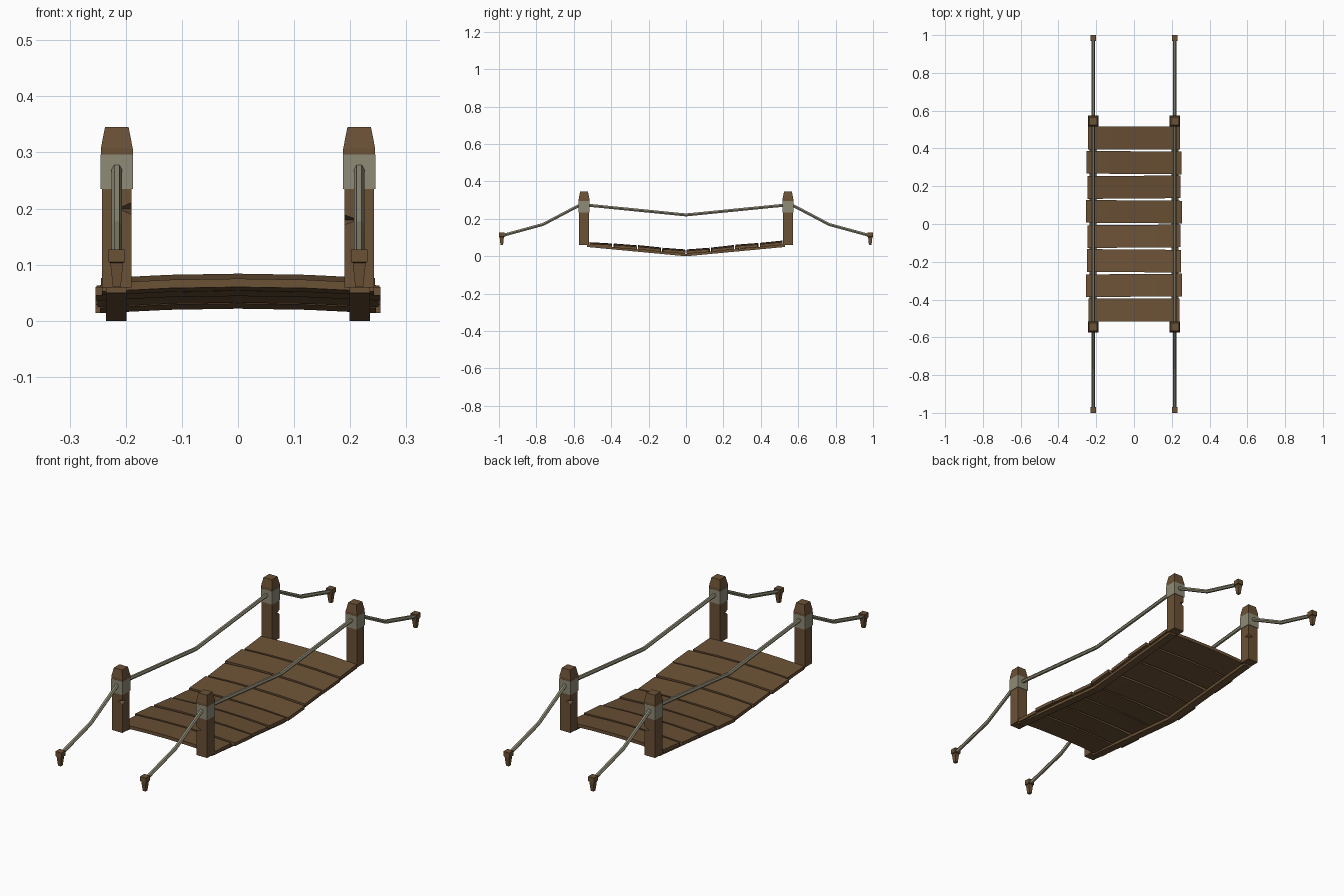
import bpy, bmesh, math
from mathutils import Vector

cube = bpy.data.objects.get("Cube")
if cube:
    bpy.data.objects.remove(cube, do_unlink=True)


def material(name, colour):
    mat = bpy.data.materials.new(name)
    mat.use_nodes = True
    mat.diffuse_color = (*colour, 1)
    bsdf = next(n for n in mat.node_tree.nodes if n.type == 'BSDF_PRINCIPLED')
    bsdf.inputs["Base Color"].default_value = (*colour, 1)
    return mat


WOOD = material("brown wood", (0.147, 0.082, 0.036))
ROPE = material("grey rope", (0.275, 0.258, 0.18))


def add_object(name, mesh, mat):
    mesh.materials.clear()
    mesh.materials.append(mat)
    obj = bpy.data.objects.new(name, mesh)
    bpy.context.scene.collection.objects.link(obj)
    return obj


def loft(name, rings, mat):
    """Skin a row of equal-sided rings and cap both ends."""
    bm = bmesh.new()
    loops = [[bm.verts.new(p) for p in ring] for ring in rings]
    n = len(loops[0])
    for a, b in zip(loops, loops[1:]):
        for i in range(n):
            bm.faces.new((a[i], a[(i + 1) % n], b[(i + 1) % n], b[i]))
    bm.faces.new(loops[0])
    bm.faces.new(loops[-1])
    bmesh.ops.recalc_face_normals(bm, faces=bm.faces)
    mesh = bpy.data.meshes.new(name)
    bm.to_mesh(mesh)
    bm.free()
    return add_object(name, mesh, mat)


def square_column(name, x, y, levels, mat):
    """Stack of squares, each level given as (height, half width)."""
    rings = [[(x + sx * h, y + sy * h, z)
              for sx, sy in ((-1, -1), (1, -1), (1, 1), (-1, 1))] for z, h in levels]
    return loft(name, rings, mat)


def rope(name, points):
    curve = bpy.data.curves.new(name, 'CURVE')
    curve.dimensions = '3D'
    curve.twist_mode = 'Z_UP'
    curve.bevel_depth = 0.009
    curve.bevel_resolution = 1
    curve.use_fill_caps = True
    spline = curve.splines.new('POLY')
    spline.points.add(len(points) - 1)
    spline.use_smooth = False
    for p, co in zip(spline.points, points):
        p.co = (*co, 1)
    temp = bpy.data.objects.new(name + "_path", curve)
    bpy.context.scene.collection.objects.link(temp)
    bpy.context.view_layer.update()
    graph = bpy.context.evaluated_depsgraph_get()
    mesh = bpy.data.meshes.new_from_object(temp.evaluated_get(graph))
    bpy.data.objects.remove(temp, do_unlink=True)
    add_object(name, mesh, ROPE)


def chip_corner(post, corner, direction, half_height):
    """Cut a wedge-shaped nick into one upright corner of a post."""
    d = Vector(direction).normalized()
    side = Vector((-d.y, d.x, 0)) * 0.06
    up = Vector((0, 0, half_height * 2))
    tip, out = corner - d * 0.017, corner + d * 0.017
    rings = [[tip + s, out + up + s, out - up + s] for s in (-side, side)]
    cutter = loft(post.name + "_nick_cutter", rings, WOOD)
    cutter.hide_render = True
    cutter.hide_viewport = False
    mod = post.modifiers.new("nick", 'BOOLEAN')
    mod.operation = 'DIFFERENCE'
    mod.solver = 'EXACT'
    mod.object = cutter
    bpy.context.view_layer.update()
    graph = bpy.context.evaluated_depsgraph_get()
    mesh = bpy.data.meshes.new_from_object(post.evaluated_get(graph))
    post.modifiers.clear()
    post.data = mesh
    bpy.data.objects.remove(cutter, do_unlink=True)


X = 0.216        # side line of posts and ropes
Y = 0.545        # post row
SLOPE = 0.094    # fall of the deck towards the middle

for sx, side in ((1, "left"), (-1, "right")):
    for sy, end in ((-1, "front"), (1, "back")):
        tag = f"{end}_{side}"
        x, y = sx * X, sy * Y

        # Post with a nicked inner corner, rope binding and tapered cap
        post = square_column("post_" + tag, x, y, ((0.059, 0.0265), (0.295, 0.0265)), WOOD)
        z = 0.2 if sx * sy > 0 else 0.18
        corner = Vector((x - sx * 0.0265, y + sy * 0.0265, z))
        chip_corner(post, corner, (-sx, sy, 0), 0.011 if z > 0.19 else 0.009)
        square_column("binding_" + tag, x, y, ((0.235, 0.0288), (0.296, 0.0288)), ROPE)
        square_column("post_cap_" + tag, x, y,
                      ((0.296, 0.0285), (0.307, 0.0285), (0.345, 0.021)), WOOD)

        # Anchor rope and ground stake
        rope("anchor_rope_" + tag, [(x, sy * Y, 0.275), (x, sy * 0.575, 0.27),
                                    (x, sy * 0.765, 0.17), (x, sy * 0.985, 0.11)])
        square_column("stake_" + tag, x, sy * 0.985,
                      ((0.06, 0.007), (0.103, 0.0115), (0.105, 0.015), (0.127, 0.015)), WOOD)

    # Sagging handrail rope
    rope("handrail_rope_" + side, [(sx * X, -Y, 0.275), (sx * X, 0, 0.221), (sx * X, Y, 0.275)])

    # Sagging beam under the deck
    rings = [[(sx * 0.217 + dx, y, abs(y) * SLOPE + dz)
              for dx, dz in ((-0.018, 0), (0.018, 0), (0.018, 0.013), (-0.018, 0.013))]
             for y in (-0.53, 0, 0.53)]
    loft("deck_beam_" + side, rings, WOOD)

# Crowned deck planks: half length, slope factor, height shift, skew
planks = ((0.242, 0.6, -0.006, 0), (0.254, 0.8, -0.002, 0.002), (0.25, 1.1, 0, -0.002),
          (0.246, 0.8, 0, 0.002), (0.254, 0.8, 0, -0.002), (0.246, 1.2, 0, 0.002),
          (0.252, 0.8, 0.001, -0.002), (0.244, 1.1, 0, 0))
for i, (half, tilt, lift, skew) in enumerate(planks):
    yc = (i - 3.5) * 0.13
    base = 0.012 + abs(yc) * SLOPE + lift
    fall = math.copysign(SLOPE * tilt, yc)
    rings = []
    for t in (-1, -0.5, 0, 0.5, 1):
        crown = 0.008 * (1 - t * t)
        rings.append([(t * half, yc + dy + skew * t, base + fall * dy + crown + dz)
                      for dy, dz in ((-0.06, 0), (0.06, 0), (0.06, 0.015), (-0.06, 0.015))])
    loft(f"plank_{i + 1}", rings, WOOD)
